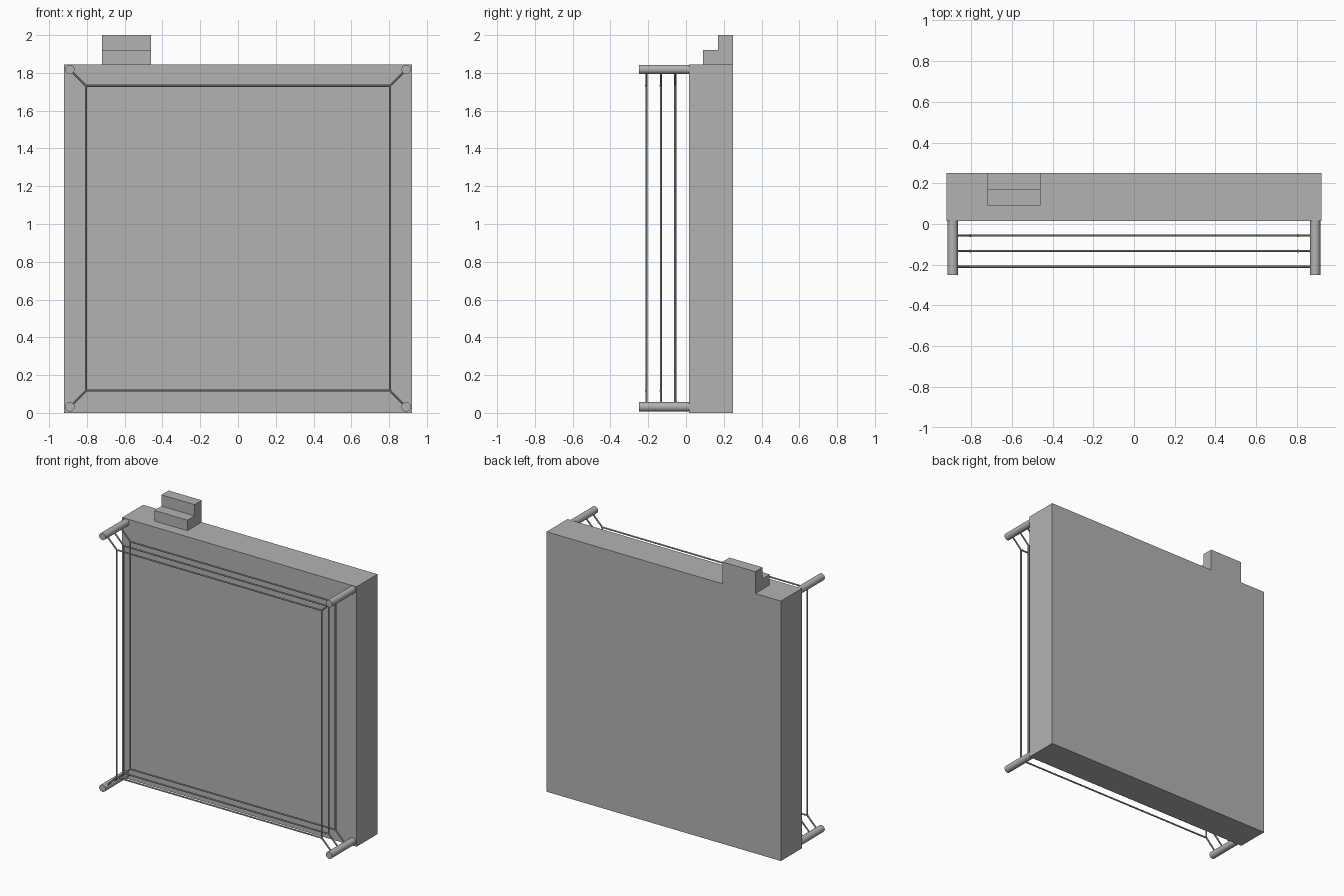
import bpy
import bmesh
from mathutils import Vector

cube = bpy.data.objects.get("Cube")
if cube:
    bpy.data.objects.remove(cube)

grey = bpy.data.materials.new("plain grey")
grey.use_nodes = True
colour = (0.45, 0.45, 0.45, 1)
grey.diffuse_color = colour
grey.node_tree.nodes["Principled BSDF"].inputs["Base Color"].default_value = colour


def finish(name, bm, smooth=False):
    bmesh.ops.recalc_face_normals(bm, faces=bm.faces)
    mesh = bpy.data.meshes.new(name)
    bm.to_mesh(mesh)
    bm.free()
    mesh.materials.append(grey)
    obj = bpy.data.objects.new(name, mesh)
    bpy.context.collection.objects.link(obj)
    if smooth:
        bpy.ops.object.select_all(action="DESELECT")
        obj.select_set(True)
        bpy.context.view_layer.objects.active = obj
        bpy.ops.object.shade_smooth_by_angle()
    return obj


def extrude_profile(name, profile, x0, x1):
    """Extrude a closed y-z outline along x."""
    bm = bmesh.new()
    face = bm.faces.new([bm.verts.new((x0, y, z)) for y, z in profile])
    moved = bmesh.ops.extrude_face_region(bm, geom=[face])["geom"]
    verts = [v for v in moved if isinstance(v, bmesh.types.BMVert)]
    bmesh.ops.translate(bm, verts=verts, vec=(x1 - x0, 0, 0))
    return finish(name, bm)


def add_rod(bm, a, b, radius, sides):
    """Add a capped cylinder between two points."""
    a, b = Vector(a), Vector(b)
    made = bmesh.ops.create_cone(bm, cap_ends=True, segments=sides, radius1=radius,
                                 radius2=radius, depth=(b - a).length)["verts"]
    turn = (b - a).to_track_quat("Z", "Y").to_matrix()
    bmesh.ops.rotate(bm, verts=made, matrix=turn)
    bmesh.ops.translate(bm, verts=made, vec=(a + b) / 2)


# Main slab and the two-step block standing on it
FRONT, BACK, TOP = 0.015, 0.25, 1.845
extrude_profile("platform", [(FRONT, 0), (BACK, 0), (BACK, TOP), (FRONT, TOP)], -0.92, 0.92)
extrude_profile("steps", [(0.09, TOP), (BACK, TOP), (BACK, 2), (0.17, 2),
                          (0.17, 1.92), (0.09, 1.92)], -0.72, -0.46)

# Corner posts
MID = 0.925
POST, LOOP_X, LOOP_Z = 0.89, 0.805, 0.807
corners = [(-1, -1), (1, -1), (1, 1), (-1, 1)]
for sx, sz in corners:
    side = ("left" if sx > 0 else "right") + ("_upper" if sz > 0 else "_lower")
    x, z = sx * POST, MID + sz * 0.893
    bm = bmesh.new()
    add_rod(bm, (x, -0.25, z), (x, FRONT, z), 0.025, 24)
    finish("post_" + side, bm, True)

# Three rope loops, each tied diagonally to the posts
for name, y in (("outer", -0.21), ("middle", -0.133), ("inner", -0.057)):
    ring = [Vector((sx * LOOP_X, y, MID + sz * LOOP_Z)) for sx, sz in corners]
    bm = bmesh.new()
    for i, (sx, sz) in enumerate(corners):
        add_rod(bm, ring[i], ring[(i + 1) % 4], 0.0055, 8)
        add_rod(bm, ring[i], (sx * POST, y, MID + sz * 0.893), 0.0055, 8)
        # small knot at the corner
        ball = bmesh.ops.create_icosphere(bm, subdivisions=1, radius=0.008)["verts"]
        bmesh.ops.translate(bm, verts=ball, vec=ring[i])
    finish(name + "_rope", bm, True)
